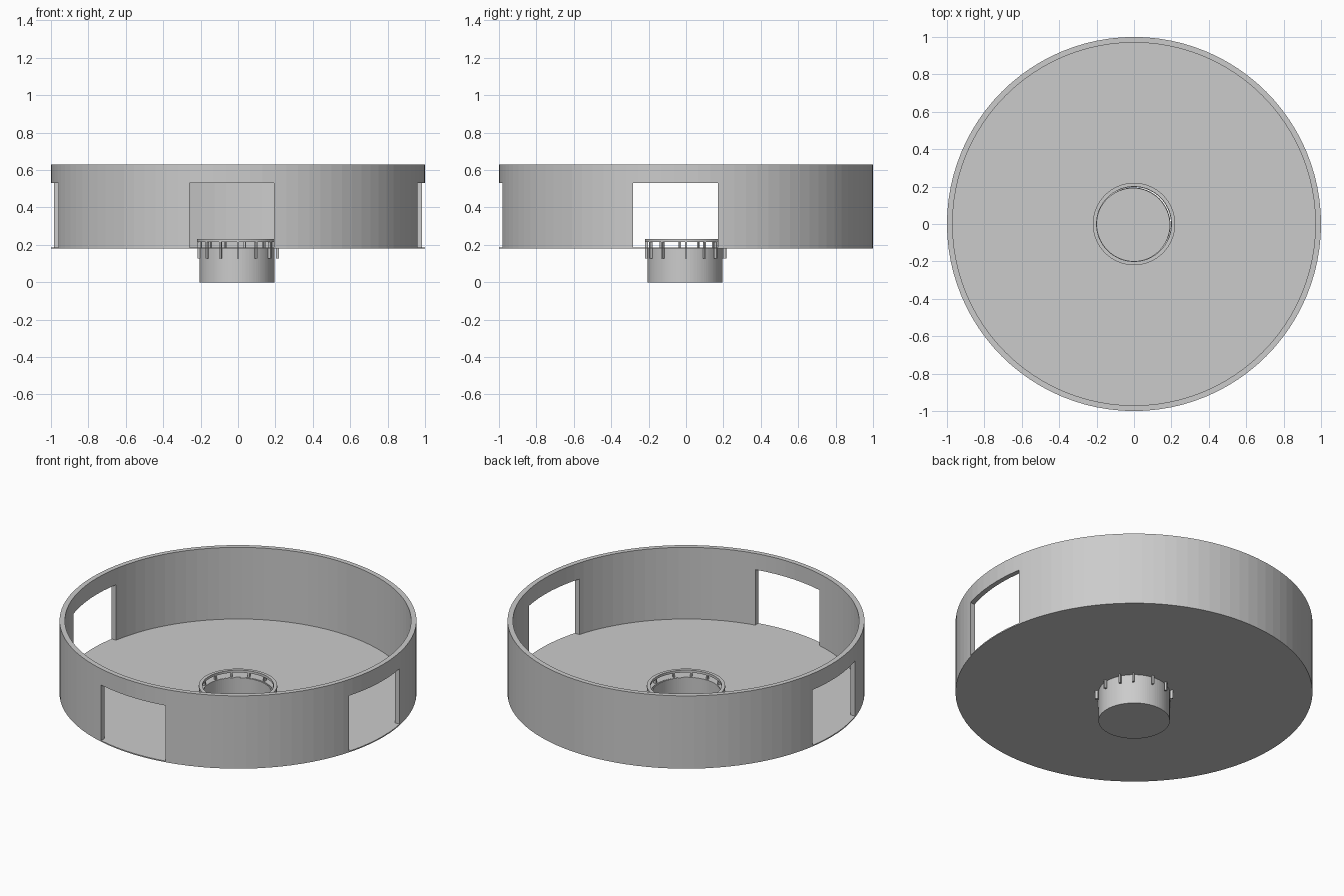
import bpy, bmesh
from math import radians, tau
from mathutils import Matrix, Vector

cube = bpy.data.objects.get("Cube")
if cube:
    bpy.data.objects.remove(cube, do_unlink=True)

SEGMENTS = 96
FLOOR_LOW, FLOOR_TOP, RIM = 0.18, 0.187, 0.63


def add_object(name, bm):
    bmesh.ops.recalc_face_normals(bm, faces=bm.faces)
    mesh = bpy.data.meshes.new(name)
    bm.to_mesh(mesh)
    bm.free()
    obj = bpy.data.objects.new(name, mesh)
    bpy.context.collection.objects.link(obj)
    return obj


def lathe(name, profile, centre=(0, 0), closed=True):
    """Revolve an (r, z) profile about a vertical axis."""
    bm = bmesh.new()
    verts = [bm.verts.new((r, 0, z)) for r, z in profile]
    pairs = list(zip(verts, verts[1:]))
    if closed:
        pairs.append((verts[-1], verts[0]))
    edges = [bm.edges.new(p) for p in pairs]
    bmesh.ops.spin(bm, geom=verts + edges, cent=(0, 0, 0), axis=(0, 0, 1),
                   angle=tau, steps=SEGMENTS, use_merge=False)
    bmesh.ops.remove_doubles(bm, verts=bm.verts, dist=1e-5)
    obj = add_object(name, bm)
    obj.location = (*centre, 0)
    return obj


def tube(name, inner, outer, low, high, **kw):
    return lathe(name, [(inner, low), (outer, low), (outer, high), (inner, high)], **kw)


def add_box(bm, low, high, turn=Matrix()):
    low, high = Vector(low), Vector(high)
    place = Matrix.Translation((low + high) / 2) @ Matrix.Diagonal((*(high - low), 1))
    bmesh.ops.create_cube(bm, size=1, matrix=turn @ place)


# Round wall with three windows: front, left and right
wall = tube("wall", 0.97, 1.0, FLOOR_TOP, RIM)
windows = {
    "side_window_cutter": ((-1.2, -0.283, 0.1), (1.2, 0.172, 0.53)),
    "front_window_cutter": ((-0.26, -1.2, 0.1), (0.192, -0.6, 0.53)),
}
for name, (low, high) in windows.items():
    bm = bmesh.new()
    add_box(bm, low, high)
    cutter = add_object(name, bm)
    cutter.hide_render = True
    cutter.hide_set(True)
    cutter.display_type = 'WIRE'
    cut = wall.modifiers.new(name, 'BOOLEAN')
    cut.operation = 'DIFFERENCE'
    cut.solver = 'EXACT'
    cut.object = cutter

# Bake the window cuts and drop the cutters
baked = bpy.data.meshes.new_from_object(
    wall.evaluated_get(bpy.context.evaluated_depsgraph_get()))
wall.modifiers.clear()
wall.data = baked
for name in windows:
    bpy.data.objects.remove(bpy.data.objects[name], do_unlink=True)

# Thin floor with a central opening
tube("floor", 0.198, 1.0, FLOOR_LOW, FLOOR_TOP)

# Shallow cup hanging below the opening
lathe("cup", [(0, 0), (0.2, 0), (0.2, FLOOR_TOP - 0.001), (0.195, FLOOR_TOP - 0.001),
              (0.195, 0.006), (0, 0.006)], centre=(-0.005, -0.005), closed=False)

# Raised ring carried by slim pins
tube("ring", 0.2, 0.22, 0.215, 0.23)
bm = bmesh.new()
for angle in (0, 27, 54, 90, 118, 139, 170, 198, 225, 252, 279, 309, 334):
    add_box(bm, (-0.005, -0.219, 0.128), (0.005, -0.203, 0.217),
            Matrix.Rotation(radians(angle), 4, 'Z'))
add_object("ring_pins", bm)
